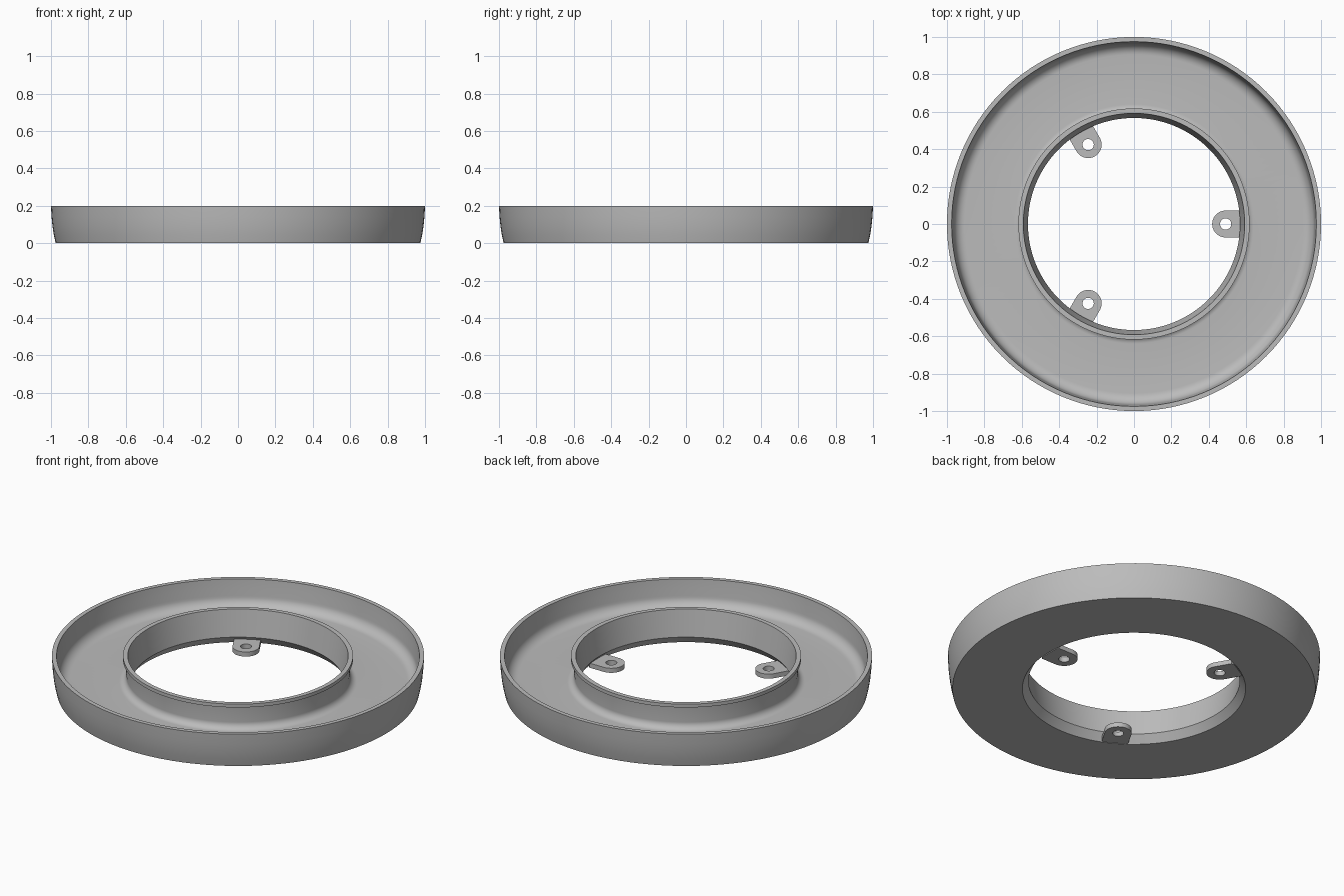
import bpy, bmesh
from math import pi, sin, cos, radians

if "Cube" in bpy.data.objects:
    bpy.data.objects.remove(bpy.data.objects["Cube"], do_unlink=True)

grey = bpy.data.materials.new("light_grey")
grey.use_nodes = True
colour = (0.5, 0.5, 0.5, 1)
grey.diffuse_color = colour
grey.node_tree.nodes["Principled BSDF"].inputs["Base Color"].default_value = colour


def finish(name, bm, angle=30):
    bmesh.ops.recalc_face_normals(bm, faces=bm.faces)
    mesh = bpy.data.meshes.new(name)
    bm.to_mesh(mesh)
    bm.free()
    obj = bpy.data.objects.new(name, mesh)
    bpy.context.collection.objects.link(obj)
    mesh.materials.append(grey)
    bpy.ops.object.select_all(action='DESELECT')
    obj.select_set(True)
    bpy.context.view_layer.objects.active = obj
    bpy.ops.object.shade_smooth_by_angle(angle=radians(angle))
    return obj


def arc(cx, cz, rx, rz, start, end, steps=8):
    angles = [radians(start + (end - start) * i / steps) for i in range(steps + 1)]
    return [(cx + rx * cos(a), cz + rz * sin(a)) for a in angles]


def loft(bm, loops):
    # Closed skin through a closed series of equal loops
    for k, loop in enumerate(loops):
        other = loops[(k + 1) % len(loops)]
        for i in range(len(loop)):
            j = (i + 1) % len(loop)
            bm.faces.new((loop[i], loop[j], other[j], other[i]))


# Dish ring: one closed cross-section turned about z
FLOOR = 0.045
profile = [(0.6, 0), (0.975, 0)]
profile += [(0.985, 0.045), (0.992, 0.09), (0.997, 0.14), (1, 0.2)]   # outer wall
profile += [(0.975, 0.2), (0.971, 0.15)]                              # outer rim
profile += arc(0.905, FLOOR + 0.06, 0.06, 0.06, 0, -90)               # outer fillet
profile += arc(0.64, FLOOR + 0.04, 0.04, 0.04, 270, 180)              # inner fillet
profile += [(0.606, 0.18), (0.618, 0.18), (0.618, 0.2), (0.592, 0.2)] # inner lip
profile += [(0.567, FLOOR)]                                           # tapered bore

SEGMENTS = 128
bm = bmesh.new()
loft(bm, [[bm.verts.new((r * cos(2 * pi * i / SEGMENTS), r * sin(2 * pi * i / SEGMENTS), z))
           for i in range(SEGMENTS)] for r, z in profile])
finish("dish_ring", bm)

# Mounting tabs: rounded plate with a screw hole, repeated three times
HALF, REACH, HOLE, THICK, CENTRE, SIDES = 0.072, 0.104, 0.03, 0.027, 0.49, 48


def tab_radius(a):
    if cos(a) <= 0.001:
        return HALF
    return min(REACH / cos(a), HALF / max(abs(sin(a)), 0.001))


for n, turn in enumerate((0, 120, 240)):
    t = radians(turn)
    bm = bmesh.new()
    loops = []
    for outer, z in ((True, 0), (True, THICK), (False, THICK), (False, 0)):
        loop = []
        for i in range(SIDES):
            a = 2 * pi * i / SIDES
            r = tab_radius(a) if outer else HOLE
            x, y = CENTRE + r * cos(a), r * sin(a)
            loop.append(bm.verts.new((x * cos(t) - y * sin(t), x * sin(t) + y * cos(t), z)))
        loops.append(loop)
    loft(bm, loops)
    finish(f"mounting_tab_{n + 1}", bm)
